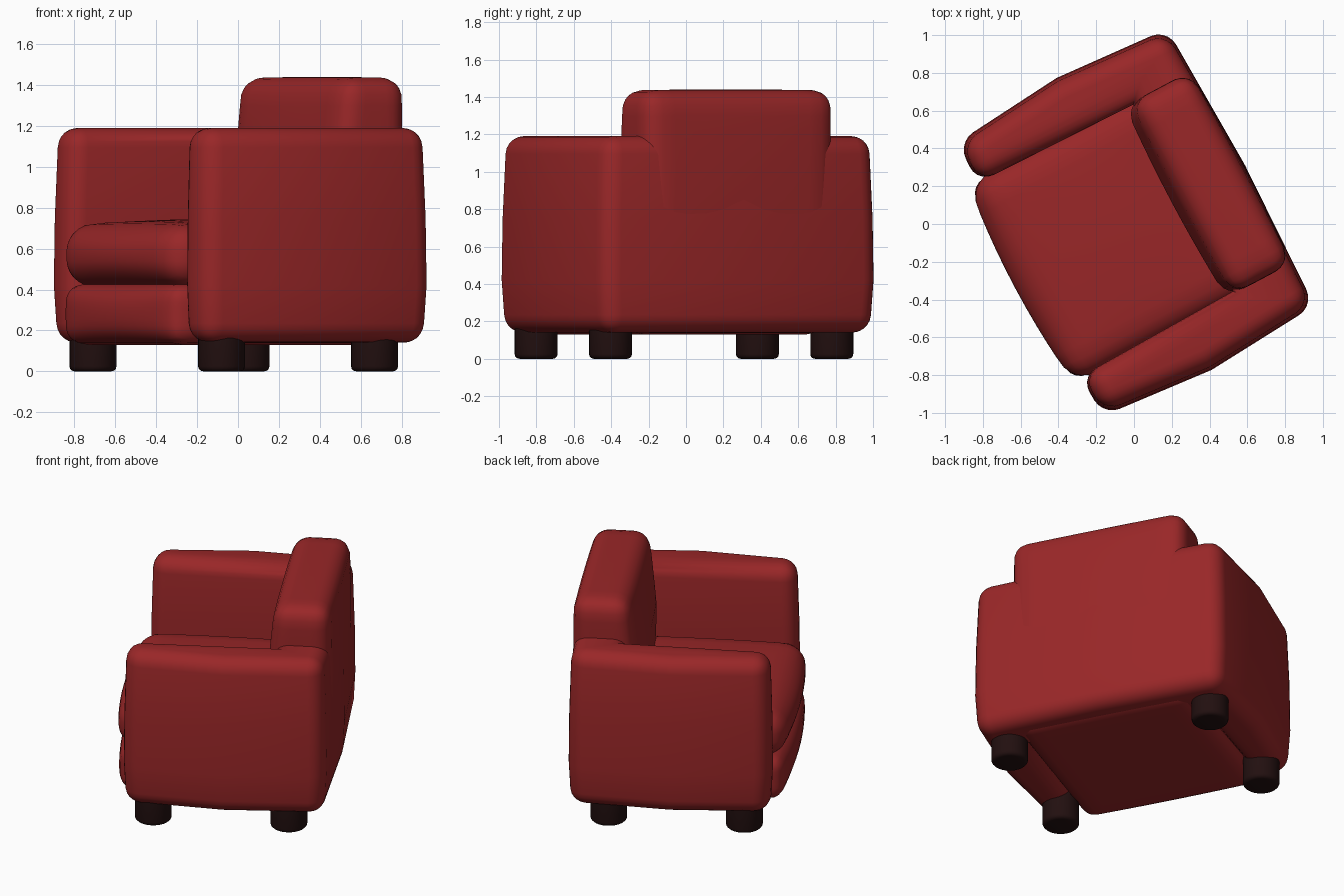
import bpy, bmesh, math
from mathutils import Vector

if "Cube" in bpy.data.objects:
    bpy.data.objects.remove(bpy.data.objects["Cube"], do_unlink=True)

TURN = math.radians(28)  # the whole chair stands turned; local x is depth, y is width


def make_material(name, rgb):
    mat = bpy.data.materials.new(name)
    mat.use_nodes = True
    mat.diffuse_color = (*rgb, 1)
    mat.node_tree.nodes["Principled BSDF"].inputs["Base Color"].default_value = (*rgb, 1)
    return mat


red = make_material("red_upholstery", (0.32, 0.02, 0.021))
dark = make_material("dark_wood", (0.016, 0.005, 0.005))


def finish(name, bm, mat, angle=60):
    bmesh.ops.recalc_face_normals(bm, faces=bm.faces)
    mesh = bpy.data.meshes.new(name)
    bm.to_mesh(mesh)
    bm.free()
    obj = bpy.data.objects.new(name, mesh)
    bpy.context.collection.objects.link(obj)
    mesh.materials.append(mat)
    obj.rotation_euler.z = TURN
    bpy.ops.object.select_all(action="DESELECT")
    obj.select_set(True)
    bpy.context.view_layer.objects.active = obj
    bpy.ops.object.shade_smooth_by_angle(angle=math.radians(angle))
    return obj


def cushion(name, low, high, radius, bulge, lean=0.0):
    """Rounded box whose faces swell by the given amount per axis."""
    low, high = Vector(low), Vector(high)
    centre, half = (low + high) / 2, (high - low) / 2
    bm = bmesh.new()
    bmesh.ops.create_cube(bm, size=2)
    bmesh.ops.subdivide_edges(bm, edges=bm.edges[:], cuts=15, use_grid_fill=True)
    for v in bm.verts:
        unit = v.co.copy()
        # crowd the grid toward the edges so the rounding stays fine
        p = Vector([math.sin(c * math.pi / 2) * h for c, h in zip(unit, half)])
        core = Vector([max(-(h - radius), min(h - radius, c)) for c, h in zip(p, half)])
        p = core + (p - core).normalized() * radius
        s = [c / h for c, h in zip(p, half)]
        for i in range(3):
            a, b = s[(i + 1) % 3], s[(i + 2) % 3]
            p[i] += bulge[i] * s[i] * (1 - a * a) * (1 - b * b)
        if s[0] < 0:
            p.x += lean * max(0, s[2])
        v.co = centre + p
    return finish(name, bm, red)


# Arms and back panel: one U-shaped shell, a little fuller at mid height
side = [(0.64, 0.83), (0.0, 0.875), (-0.62, 0.82), (-0.63, 0.58), (0.30, 0.56)]
outline = side + [(x, -y) for x, y in reversed(side)] + [(0.665, 0.0)]
bm = bmesh.new()
rings = []
for z, scale in [(0.14, 0.98), (0.42, 1.0), (0.75, 0.995), (1.19, 0.975)]:
    ring = []
    for x, y in outline:
        k = scale if abs(y) > 0.6 or abs(y) < 0.1 else 1.0
        ring.append(bm.verts.new((x * scale, y * k, z)))
    rings.append(ring)
for lower, upper in zip(rings, rings[1:]):
    for i in range(len(outline)):
        j = (i + 1) % len(outline)
        bm.faces.new((lower[i], lower[j], upper[j], upper[i]))
bm.faces.new(rings[0])
bm.faces.new(rings[-1])
bmesh.ops.recalc_face_normals(bm, faces=bm.faces)
sharp = [e for e in bm.edges if e.calc_face_angle_signed(0) > math.radians(40)]
bmesh.ops.bevel(bm, geom=sharp, offset=0.095, segments=5, profile=0.5,
                affect="EDGES", clamp_overlap=True)
finish("arms_and_back_shell", bm, red)

# Backrest, seat base and seat cushion
cushion("backrest", (0.25, -0.575, 0.5), (0.64, 0.575, 1.435), 0.1, (0.02, 0.0, 0.005), 0.04)
cushion("seat_base", (-0.67, -0.59, 0.13), (0.55, 0.59, 0.43), 0.09, (0.04, 0.0, 0.0))
cushion("seat_cushion", (-0.675, -0.60, 0.415), (0.40, 0.60, 0.72), 0.13, (0.04, 0.0, 0.025))

# Four round feet with softened lower rims
for label, x in (("front", -0.447), ("back", 0.40)):
    for hand, y in (("left", -0.67), ("right", 0.67)):
        bm = bmesh.new()
        bmesh.ops.create_cone(bm, cap_ends=True, segments=24, radius1=0.115, radius2=0.115, depth=0.2)
        bmesh.ops.translate(bm, verts=bm.verts, vec=(x, y, 0.1))
        rim = [e for e in bm.edges if all(v.co.z < 0.01 for v in e.verts)]
        bmesh.ops.bevel(bm, geom=rim, offset=0.025, segments=3, profile=0.5, affect="EDGES")
        finish(f"foot_{label}_{hand}", bm, dark, 40)
